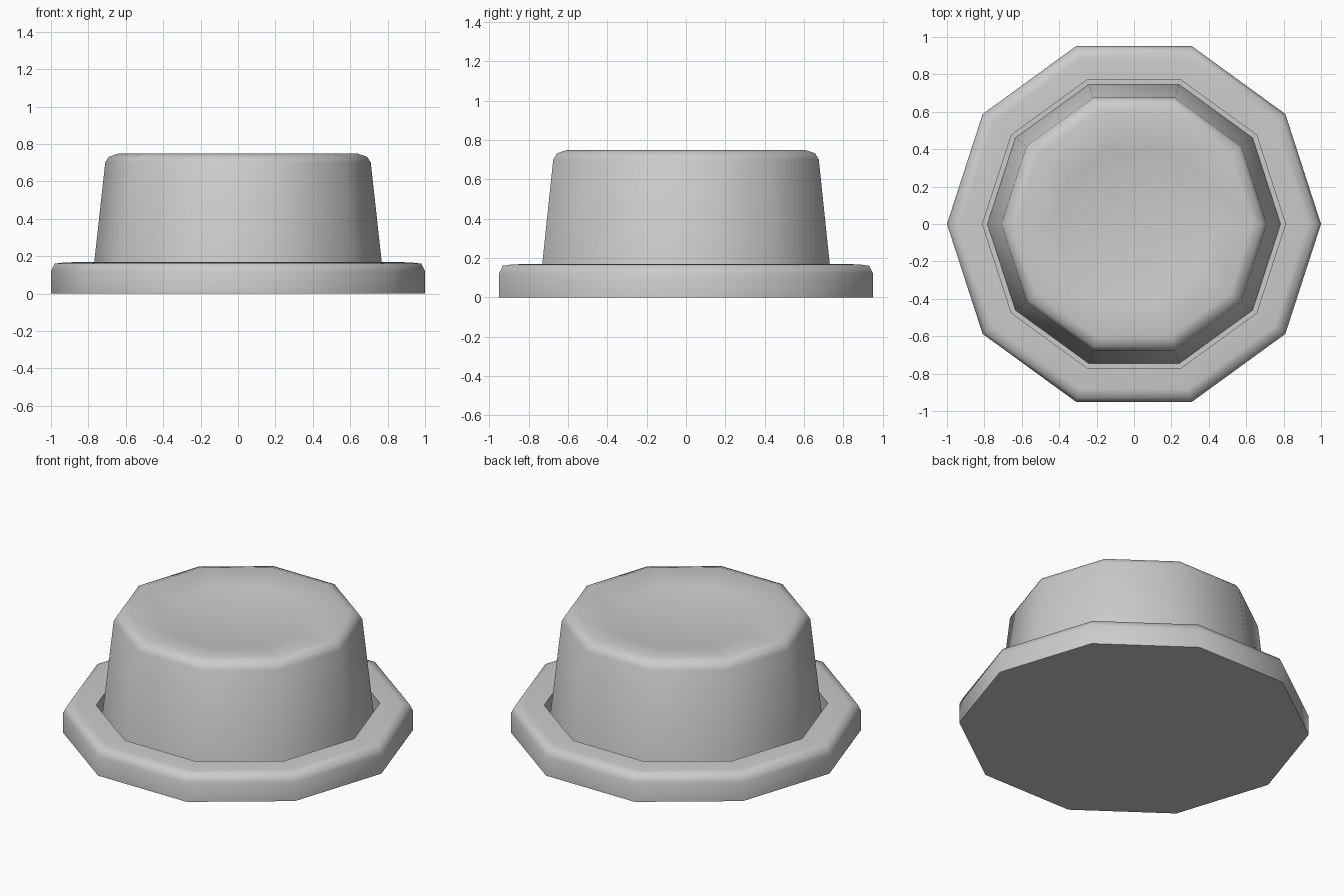
import bpy, bmesh, math

if "Cube" in bpy.data.objects:
    bpy.data.objects.remove(bpy.data.objects["Cube"])

SIDES = 10


def lathe(name, profile, smooth_angle):
    """Revolve an (radius, z) profile into a ten-sided solid; radius 0 closes an end."""
    bm = bmesh.new()
    rings = []
    for r, z in profile:
        if r == 0:
            rings.append([bm.verts.new((0, 0, z))] * SIDES)
        else:
            rings.append([bm.verts.new((r * math.cos(i * math.tau / SIDES),
                                        r * math.sin(i * math.tau / SIDES), z))
                          for i in range(SIDES)])
    for a, b in zip(rings, rings[1:]):
        for i in range(SIDES):
            j = (i + 1) % SIDES
            bm.faces.new(dict.fromkeys((a[i], a[j], b[j], b[i])))
    bmesh.ops.recalc_face_normals(bm, faces=bm.faces)
    mesh = bpy.data.meshes.new(name)
    bm.to_mesh(mesh)
    bm.free()
    obj = bpy.data.objects.new(name, mesh)
    bpy.context.collection.objects.link(obj)
    bpy.ops.object.select_all(action='DESELECT')
    obj.select_set(True)
    bpy.context.view_layer.objects.active = obj
    bpy.ops.object.shade_smooth_by_angle(angle=math.radians(smooth_angle))
    return obj


# Base ring with a softened outer edge and a recess for the button
lathe("base", [(0, 0), (1, 0), (1, 0.12), (0.98, 0.16), (0.93, 0.167),
               (0.81, 0.17), (0.81, 0.03), (0, 0.03)], 65)

# Tapered button with a rounded shoulder and a shallow dished top
lathe("button", [(0, 0.02), (0.785, 0.02), (0.71, 0.70), (0.69, 0.732),
                 (0.635, 0.75), (0.43, 0.715), (0.22, 0.695), (0, 0.69)], 50)
